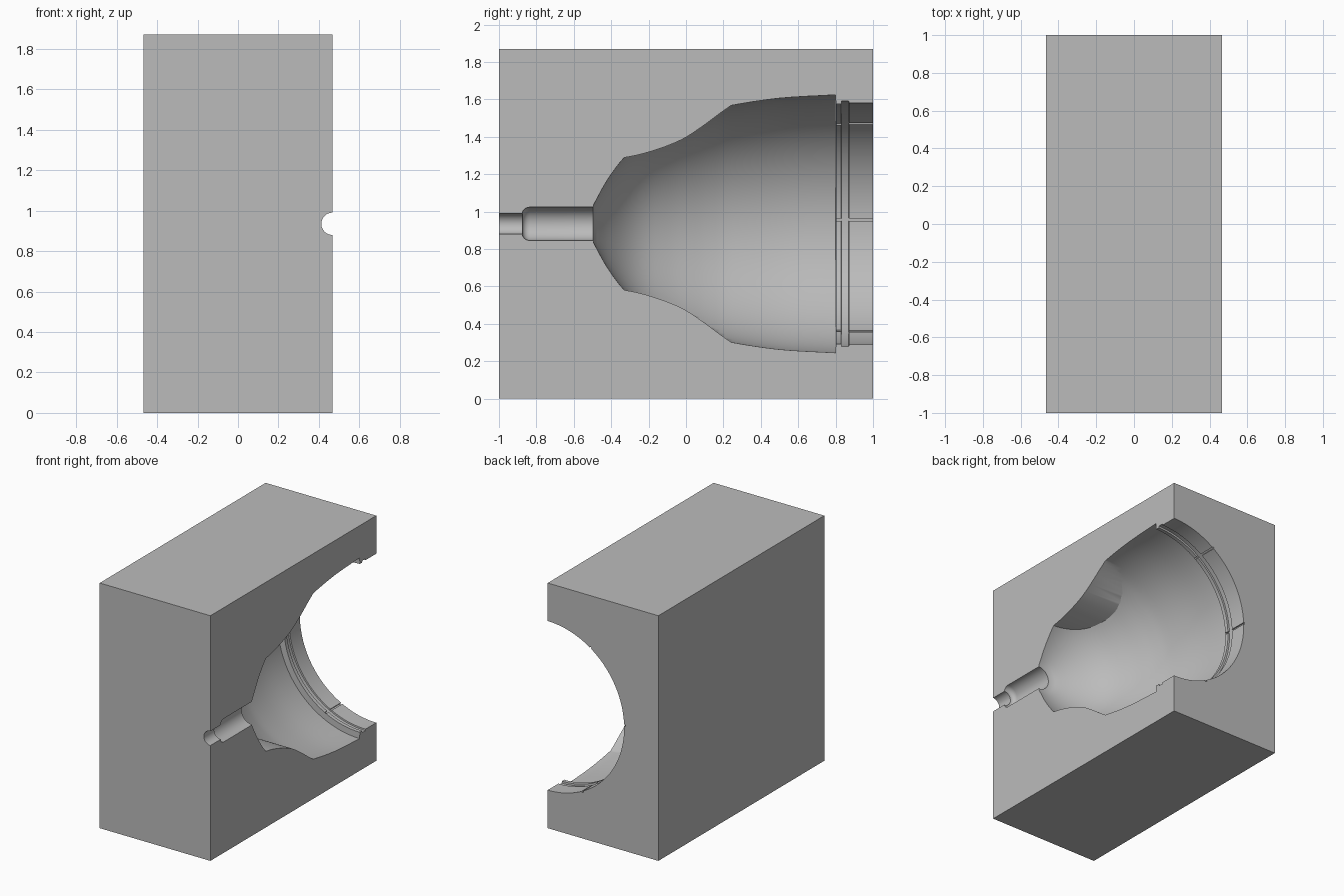
import bpy, bmesh, math
from mathutils import Vector, Matrix

if "Cube" in bpy.data.objects:
    bpy.data.objects.remove(bpy.data.objects["Cube"], do_unlink=True)

HALF_X, HEIGHT = 0.467, 1.87
AXIS = Vector((HALF_X, 0, HEIGHT / 2))   # cavity axis lies in the parting face

grey = bpy.data.materials.new("mould_grey")
grey.use_nodes = True
grey.diffuse_color = (0.5, 0.5, 0.5, 1)
grey.node_tree.nodes["Principled BSDF"].inputs["Base Color"].default_value = (0.5, 0.5, 0.5, 1)


def make_object(name, bm):
    bmesh.ops.recalc_face_normals(bm, faces=bm.faces)
    mesh = bpy.data.meshes.new(name)
    bm.to_mesh(mesh)
    bm.free()
    mesh.materials.append(grey)
    obj = bpy.data.objects.new(name, mesh)
    bpy.context.collection.objects.link(obj)
    return obj


def box(name, size, matrix):
    bm = bmesh.new()
    bmesh.ops.create_cube(bm, size=1, matrix=matrix @ Matrix.Diagonal((*size, 1)))
    return make_object(name, bm)


def smooth_path(points, steps=4):
    """Catmull-Rom curve through the points."""
    p = [Vector(q) for q in points]
    p = [2 * p[0] - p[1]] + p + [2 * p[-1] - p[-2]]
    out = []
    for a, b, c, d in zip(p, p[1:], p[2:], p[3:]):
        for i in range(steps):
            t = i / steps
            out.append(0.5 * (2 * b + (c - a) * t + (2 * a - 5 * b + 4 * c - d) * t * t
                              + (3 * b - a - 3 * c + d) * t ** 3))
    return out + [p[-2]]


def revolve(name, profile, segments=96):
    """Closed solid of (y, radius) pairs turned about the cavity axis."""
    bm = bmesh.new()
    rings = []
    for y, r in profile:
        rings.append([bm.verts.new(AXIS + Vector((r * math.cos(a), y, r * math.sin(a))))
                      for a in (math.tau * (i + 0.5) / segments for i in range(segments))])
    for lo, hi in zip(rings, rings[1:]):
        for i in range(segments):
            j = (i + 1) % segments
            bm.faces.new((lo[i], lo[j], hi[j], hi[i]))
    bm.faces.new(rings[0])
    bm.faces.new(rings[-1])
    return make_object(name, bm)


def combine(target, cutter, operation):
    mod = target.modifiers.new("cut", 'BOOLEAN')
    mod.operation, mod.solver, mod.object = operation, 'EXACT', cutter
    bpy.context.view_layer.objects.active = target
    bpy.ops.object.modifier_apply(modifier=mod.name)
    bpy.data.objects.remove(cutter, do_unlink=True)


# Cavity former: stem, neck with rounded shoulder, cup and stepped rim
shoulder = [(-0.835 - 0.04 * math.cos(a), 0.055 + 0.034 * math.sin(a))
            for a in (math.pi / 2 * i / 6 for i in range(7))]
cup = smooth_path([(-0.495, 0.1), (-0.42, 0.235), (-0.33, 0.355), (-0.23, 0.443), (-0.1, 0.515),
                   (0.02, 0.566), (0.13, 0.605), (0.25, 0.635), (0.5, 0.672), (0.8, 0.69)])
rim = [(0.801, 0.642), (0.83, 0.642), (0.831, 0.656), (0.87, 0.656), (0.871, 0.645), (1.1, 0.645)]
former = revolve("cavity_former",
                 [(-1.1, 0.055)] + shoulder + [(-0.496, 0.089)] + [tuple(v) for v in cup] + rim)

# Scooped dents in the cup, above and below
dent = smooth_path([(-0.34, 0.352), (-0.25, 0.37), (-0.16, 0.396), (-0.08, 0.425),
                    (0, 0.463), (0.1, 0.53), (0.18, 0.59), (0.26, 0.646)])
for side in (1, -1):
    bm = bmesh.new()
    outline = [tuple(v) for v in dent] + [(0.26, 0.9), (-0.34, 0.9)]
    face = bm.faces.new([bm.verts.new(AXIS + Vector((-0.8, y, side * r))) for y, r in outline])
    ext = bmesh.ops.extrude_face_region(bm, geom=[face])
    bmesh.ops.translate(bm, vec=(1.6, 0, 0),
                        verts=[g for g in ext["geom"] if isinstance(g, bmesh.types.BMVert)])
    combine(former, make_object("dent_cutter", bm), 'DIFFERENCE')

# Mould half with the cavity sunk into its parting face
block = box("mould_half", (2 * HALF_X, 2, HEIGHT), Matrix.Translation((0, 0, HEIGHT / 2)))
combine(block, former, 'DIFFERENCE')

# Fine grooves across the rim
for angle in (-63, 2, 56):
    turn = Matrix.Translation(AXIS) @ Matrix.Rotation(math.radians(angle), 4, 'Y')
    groove = box("rim_groove", (0.06, 0.25, 0.014),
                 turn @ Matrix.Translation((-0.625, 0.93, 0)))
    combine(block, groove, 'DIFFERENCE')

bpy.ops.object.select_all(action='DESELECT')
block.select_set(True)
bpy.context.view_layer.objects.active = block
bpy.ops.object.shade_smooth_by_angle(angle=math.radians(30))
